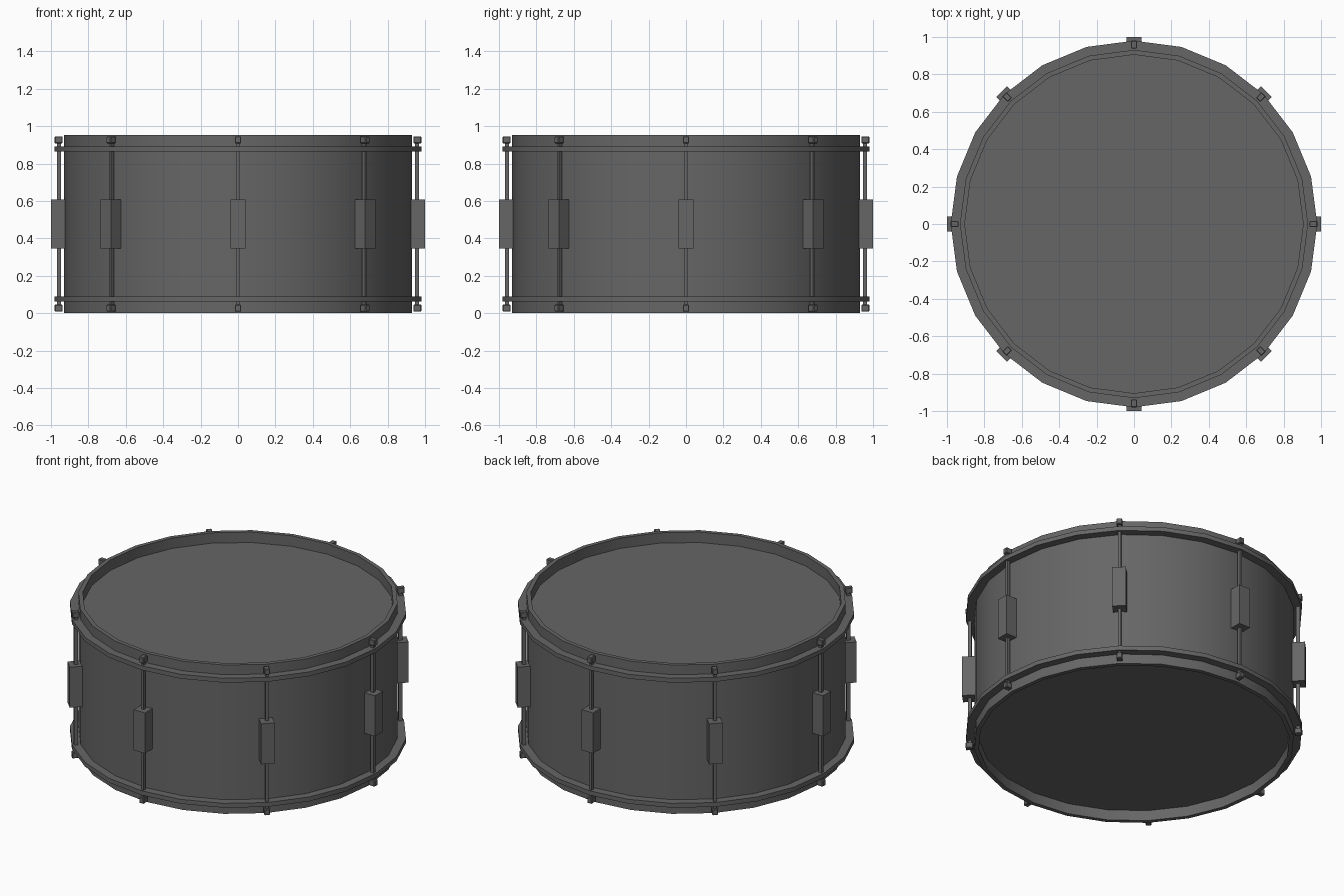
import bpy, bmesh, math
from mathutils import Matrix, Vector

if "Cube" in bpy.data.objects:
    bpy.data.objects.remove(bpy.data.objects["Cube"])

SIDES = 24
MID = 0.48

# Dark grey finish
dark = bpy.data.materials.new("dark_grey")
dark.diffuse_color = (0.133, 0.133, 0.133, 1)
dark.use_nodes = True
dark.node_tree.nodes["Principled BSDF"].inputs["Base Color"].default_value = dark.diffuse_color


def finish(name, bm, smooth=False):
    bmesh.ops.recalc_face_normals(bm, faces=bm.faces[:])
    me = bpy.data.meshes.new(name)
    bm.to_mesh(me)
    bm.free()
    me.materials.append(dark)
    ob = bpy.data.objects.new(name, me)
    bpy.context.collection.objects.link(ob)
    if smooth:
        bpy.ops.object.select_all(action='DESELECT')
        ob.select_set(True)
        bpy.context.view_layer.objects.active = ob
        bpy.ops.object.shade_smooth_by_angle(angle=math.radians(30))
    return ob


def lathe(name, profile, flip=False):
    """Closed (radius, z) section turned around z; flip mirrors it about the drum's middle."""
    bm = bmesh.new()
    rings = []
    for i in range(SIDES):
        a = 2 * math.pi * i / SIDES
        rings.append([bm.verts.new((r * math.cos(a), r * math.sin(a), 2 * MID - z if flip else z))
                      for r, z in profile])
    n = len(profile)
    for i in range(SIDES):
        p, q = rings[i], rings[(i + 1) % SIDES]
        for j in range(n):
            k = (j + 1) % n
            bm.faces.new((p[j], q[j], q[k], p[k]))
    return finish(name, bm, True)


def box(name, angle, r0, r1, width, z0, z1, bevel=0):
    """Box placed around the drum, sized radially, tangentially and vertically."""
    bm = bmesh.new()
    m = (Matrix.Rotation(angle, 4, 'Z')
         @ Matrix.Translation(((r0 + r1) / 2, 0, (z0 + z1) / 2))
         @ Matrix.Diagonal(Vector((r1 - r0, width, z1 - z0, 1))))
    bmesh.ops.create_cube(bm, size=1, matrix=m)
    if bevel:
        bmesh.ops.bevel(bm, geom=bm.edges[:], offset=bevel, segments=1, affect='EDGES')
    return finish(name, bm)


# Shell
lathe("shell", [(0.93, 0.07), (0.93, 0.89), (0.905, 0.89), (0.905, 0.07)])

# Hoops with outward flange, and the drum heads inside them
hoop = [(0.905, 0.867), (0.98, 0.867), (0.98, 0.895), (0.931, 0.895),
        (0.931, 0.957), (0.905, 0.957)]
for side, flip in (("top", False), ("bottom", True)):
    lathe(side + "_hoop", hoop, flip)
    bm = bmesh.new()
    z = 2 * MID - 0.89 if flip else 0.89
    bmesh.ops.create_circle(bm, cap_ends=True, segments=SIDES, radius=0.907,
                            matrix=Matrix.Translation((0, 0, z)) @ Matrix.Rotation(math.pi / 2, 4, 'Z'))
    head = finish(side + "_head", bm)
    if (head.data.polygons[0].normal.z < 0) != flip:
        head.data.flip_normals()

# Lugs, tension rods and nuts with softened corners
for i in range(8):
    a = i * math.pi / 4
    box(f"lug_{i}", a, 0.925, 1.0, 0.08, 0.35, 0.61)
    box(f"tension_rod_{i}", a, 0.947, 0.968, 0.017, 0.03, 0.93)
    box(f"top_nut_{i}", a, 0.938, 0.981, 0.033, 0.911, 0.949, 0.004)
    box(f"bottom_nut_{i}", a, 0.938, 0.981, 0.033, 0.011, 0.049, 0.004)

# Stand exactly on z = 0
for ob in bpy.context.collection.objects:
    ob.location.z = -0.003
